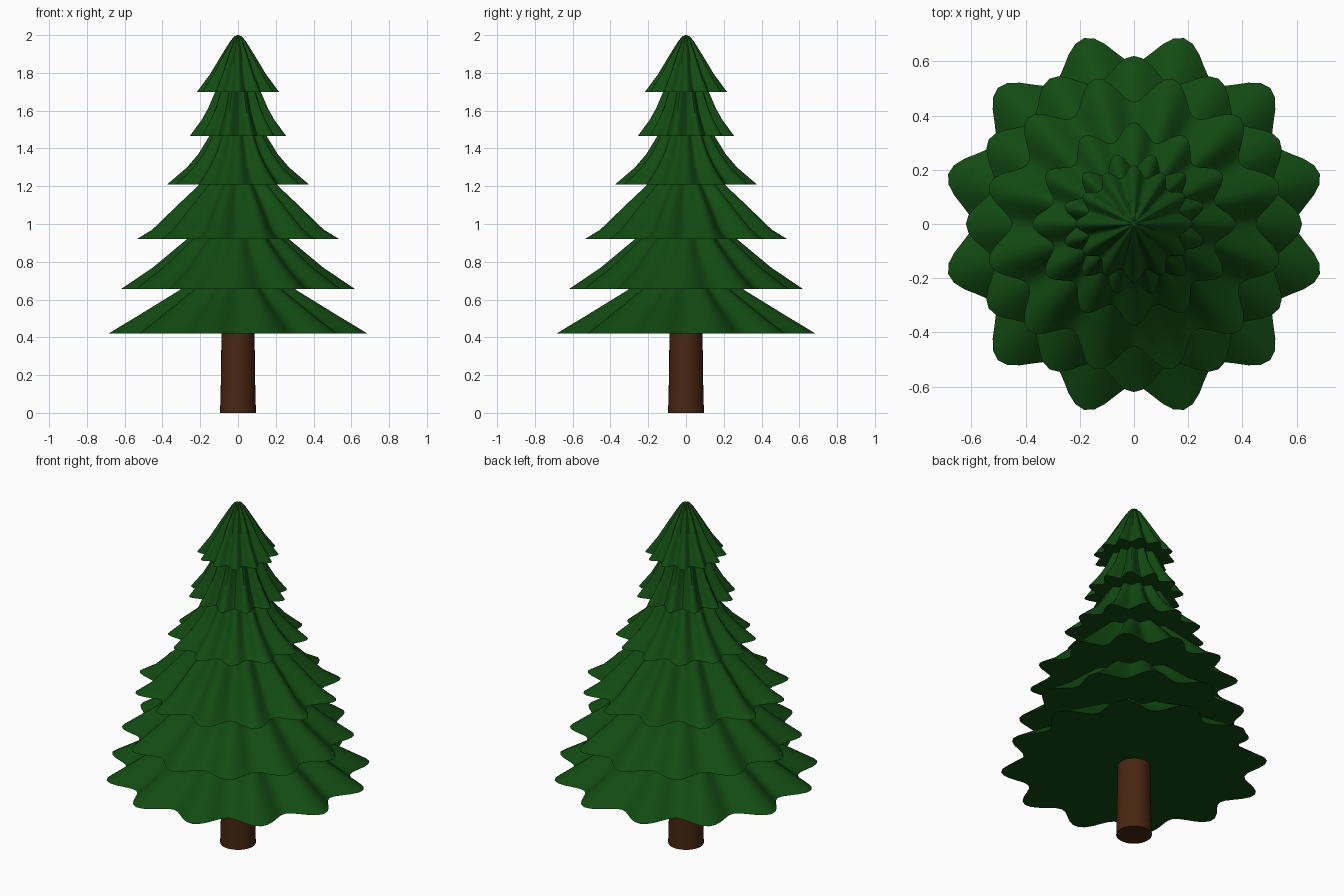
import bpy, bmesh, math

cube = bpy.data.objects.get("Cube")
if cube:
    bpy.data.objects.remove(cube)

LOBES = 12
STEPS = LOBES * 10


def material(name, colour):
    mat = bpy.data.materials.new(name)
    mat.use_nodes = True
    mat.diffuse_color = colour
    bsdf = mat.node_tree.nodes["Principled BSDF"]
    bsdf.inputs["Base Color"].default_value = colour
    bsdf.inputs["Roughness"].default_value = 0.9
    return mat


def lathe(name, profile, mat, steps, valley=1.0, turn=0.0):
    """Revolve (radius, height) points, fluted between full radius and valley * radius."""
    bm = bmesh.new()
    rings = []
    for r, z in profile:
        ring = []
        for i in range(steps):
            a = math.tau * i / steps
            wave = 0.5 + 0.5 * math.cos(LOBES * (a - turn))
            rr = r * (valley + (1 - valley) * wave)
            ring.append(bm.verts.new((rr * math.cos(a), rr * math.sin(a), z)))
        rings.append(ring)
    for low, high in zip(rings, rings[1:]):
        for i in range(steps):
            j = (i + 1) % steps
            bm.faces.new((low[i], low[j], high[j], high[i]))
    bm.faces.new(rings[0][::-1])
    bm.faces.new(rings[-1])
    mesh = bpy.data.meshes.new(name)
    bm.to_mesh(mesh)
    bm.free()
    mesh.materials.append(mat)
    obj = bpy.data.objects.new(name, mesh)
    bpy.context.collection.objects.link(obj)
    bpy.ops.object.select_all(action="DESELECT")
    obj.select_set(True)
    bpy.context.view_layer.objects.active = obj
    bpy.ops.object.shade_smooth_by_angle(angle=math.radians(40))
    return obj


green = material("pine green", (0.006, 0.07, 0.006, 1))
brown = material("bark brown", (0.065, 0.019, 0.006, 1))

# Trunk
lathe("trunk", [(0.095, 0), (0.09, 0.2), (0.087, 0.5)], brown, 32)

# Branch tiers from the bottom up: valley ratio and ridge profile
tiers = [
    (0.84, [(0.71, 0.42), (0.53, 0.525), (0.32, 0.65), (0.14, 0.82)]),
    (0.86, [(0.62, 0.655), (0.45, 0.77), (0.27, 0.92), (0.13, 1.08)]),
    (0.81, [(0.555, 0.92), (0.47, 0.97), (0.32, 1.11), (0.21, 1.21), (0.1, 1.35)]),
    (0.82, [(0.375, 1.21), (0.27, 1.3), (0.21, 1.37), (0.155, 1.46), (0.08, 1.6)]),
    (0.78, [(0.265, 1.465), (0.2, 1.55), (0.165, 1.61), (0.125, 1.7), (0.07, 1.8)]),
    (0.8, [(0.217, 1.7), (0.15, 1.79), (0.09, 1.89), (0.04, 1.97), (0.02, 1.993), (0.004, 2)]),
]
for n, (valley, profile) in enumerate(tiers):
    turn = math.pi / LOBES if n % 2 == 0 else 0
    if n == len(tiers) - 1:
        turn = 0
    lathe(f"branch_tier_{n + 1}", profile, green, STEPS, valley, turn)
